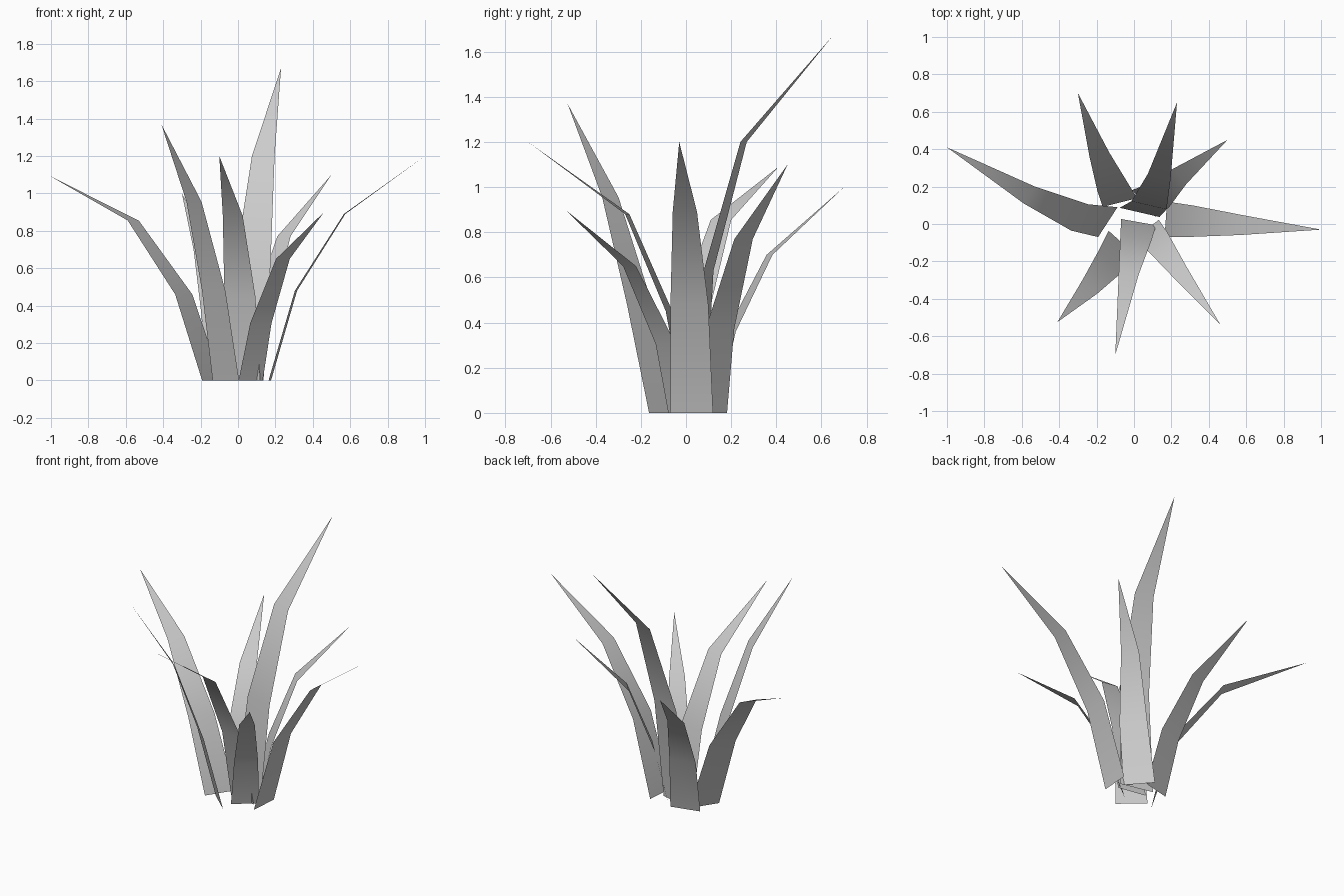
import bpy
import bmesh
from math import radians, sin, cos
from mathutils import Vector

default_cube = bpy.data.objects.get("Cube")
if default_cube:
    bpy.data.objects.remove(default_cube, do_unlink=True)

# One plain grey for the whole plant
grey = bpy.data.materials.new("leaf grey")
grey.use_nodes = True
grey.diffuse_color = (0.6, 0.6, 0.6, 1)
grey.node_tree.nodes["Principled BSDF"].inputs["Base Color"].default_value = grey.diffuse_color

# Blade widths at the root, lower bend and upper bend
BLADE_WIDTHS = (0.19, 0.168, 0.108)


def make_blade(name, heading, width_scale, root, lower_bend, upper_bend, tip):
    """Flat tapering strip along a bent centre line, ending in a point."""
    angle = radians(heading)
    sideways = Vector((-sin(angle), cos(angle), 0))
    bm = bmesh.new()
    previous = None
    for centre, width in zip((root, lower_bend, upper_bend), BLADE_WIDTHS):
        offset = sideways * width * width_scale / 2
        centre = Vector(centre)
        pair = [bm.verts.new(centre - offset), bm.verts.new(centre + offset)]
        if previous:
            bm.faces.new((previous[1], previous[0], pair[0], pair[1]))
        previous = pair
    bm.faces.new((previous[1], previous[0], bm.verts.new(tip)))
    for face in bm.faces:
        face.smooth = True

    mesh = bpy.data.meshes.new(name)
    bm.to_mesh(mesh)
    bm.free()
    mesh.materials.append(grey)
    blade = bpy.data.objects.new(name, mesh)
    bpy.context.collection.objects.link(blade)
    return blade


# Blades around the clump: heading, width scale, then the centre line
make_blade("left_blade", -4, 1, (0.17, 0.025, 0), (0.31, 0.015, 0.48),
           (0.57, -0.005, 0.89), (1, -0.03, 1.2))
make_blade("back_left_blade", 41, 1, (0.052, 0.11, 0), (0.13, 0.15, 0.37),
           (0.245, 0.255, 0.77), (0.5, 0.45, 1.1))
make_blade("tall_back_blade", 77, 1.15, (0.03, 0.062, 0), (0.08, 0.1, 0.63),
           (0.135, 0.255, 1.2), (0.23, 0.65, 1.67))
make_blade("back_right_blade", 104, 1, (-0.075, 0.115, 0), (-0.115, 0.2, 0.36),
           (-0.185, 0.37, 0.7), (-0.3, 0.7, 1))
make_blade("right_blade", 147, 1, (-0.14, 0.01, 0), (-0.29, 0.035, 0.46),
           (-0.56, 0.155, 0.855), (-1, 0.41, 1.09))
make_blade("front_right_blade", 228, 1, (-0.065, -0.1, 0), (-0.13, -0.205, 0.48),
           (-0.235, -0.335, 0.955), (-0.41, -0.525, 1.37))
make_blade("front_blade", 260, 1, (0.025, 0.01, 0), (0.01, -0.075, 0.45),
           (-0.028, -0.26, 0.88), (-0.1, -0.7, 1.2))
make_blade("front_left_blade", 308, 0.86, (0.068, -0.028, 0), (0.122, -0.09, 0.305),
           (0.24, -0.25, 0.65), (0.46, -0.535, 0.9))
